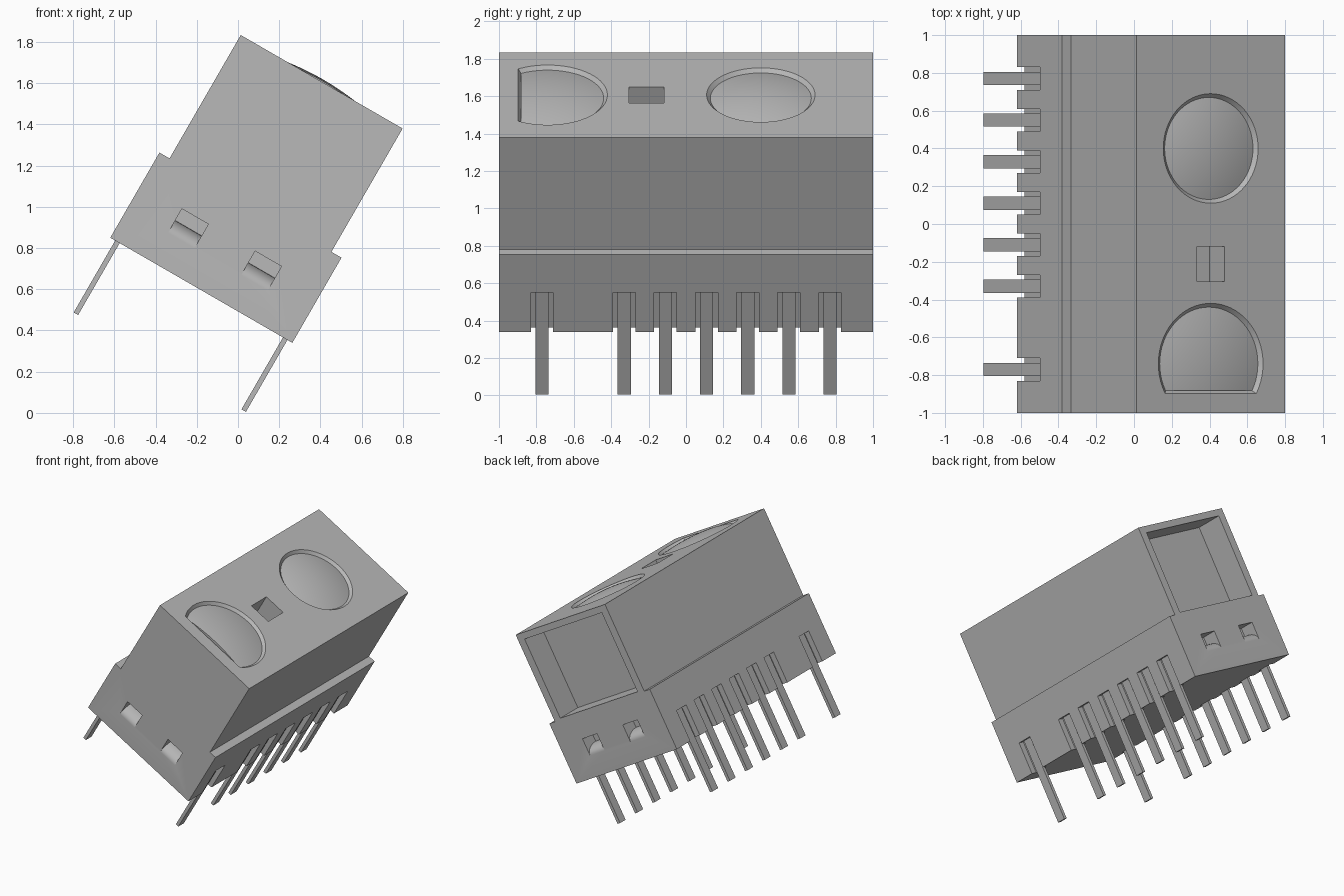
import bpy, bmesh, math
from mathutils import Matrix, Vector

old = bpy.data.objects.get("Cube")
if old:
    bpy.data.objects.remove(old, do_unlink=True)

# Everything is built upright, then tilted about the y axis
TILT = Matrix.Translation((-0.178, 0, 0.595)) @ Matrix.Rotation(math.radians(30), 4, 'Y')
TOP, STEP = 1.168, 0.477
PIN_Y = [i * 0.22 for i in (-3.5, -1.5, -0.5, 0.5, 1.5, 2.5, 3.5)]

grey = bpy.data.materials.new("plain grey")
grey.use_nodes = True
colour = (0.48, 0.48, 0.48, 1)
grey.diffuse_color = colour
grey.node_tree.nodes["Principled BSDF"].inputs["Base Color"].default_value = colour


def box(bm, x, y, z):
    """Box from three (min, max) ranges."""
    mid = [(a + b) / 2 for a, b in (x, y, z)]
    size = [b - a for a, b in (x, y, z)]
    bmesh.ops.create_cube(bm, size=1, matrix=Matrix.Translation(mid) @ Matrix.Diagonal((*size, 1)))


def prism(bm, points, along):
    face = bm.faces.new([bm.verts.new(p) for p in points])
    out = bmesh.ops.extrude_face_region(bm, geom=[face])
    moved = [g for g in out["geom"] if isinstance(g, bmesh.types.BMVert)]
    bmesh.ops.translate(bm, verts=moved, vec=along)


def lathe(bm, profile, y, steps=64, clip=None):
    """Closed turned solid on the top face; clip = (plane point, kept-side normal)."""
    part = bmesh.new()
    rings = []
    for r, z in profile:
        rings.append([part.verts.new((r * math.cos(a), y + r * math.sin(a), z))
                      for a in (math.tau * i / steps for i in range(steps))])
    for low, high in zip(rings, rings[1:]):
        for i in range(steps):
            j = (i + 1) % steps
            part.faces.new((low[i], low[j], high[j], high[i]))
    part.faces.new(rings[0][::-1])
    part.faces.new(rings[-1])
    if clip:
        geom = part.verts[:] + part.edges[:] + part.faces[:]
        cut = bmesh.ops.bisect_plane(part, geom=geom, plane_co=clip[0], plane_no=clip[1],
                                     clear_inner=True)
        edges = [g for g in cut["geom_cut"] if isinstance(g, bmesh.types.BMEdge)]
        bmesh.ops.contextual_create(part, geom=edges)
    temp = bpy.data.meshes.new("temp")
    part.to_mesh(temp)
    part.free()
    bm.from_mesh(temp)
    bpy.data.meshes.remove(temp)


def finish(name, bm):
    bmesh.ops.recalc_face_normals(bm, faces=bm.faces[:])
    mesh = bpy.data.meshes.new(name)
    bm.to_mesh(mesh)
    bm.free()
    mesh.materials.append(grey)
    obj = bpy.data.objects.new(name, mesh)
    bpy.context.collection.objects.link(obj)
    return obj


# Stepped housing
bm = bmesh.new()
half = [(0.51, 0), (0.51, STEP), (0.4535, STEP), (0.4535, TOP)]
outline = half + [(-x, z) for x, z in reversed(half)]
prism(bm, [(x, -1, z) for x, z in outline], (0, 2, 0))
housing = finish("housing", bm)

# Cutters for all recesses
bm = bmesh.new()
for side in (-1, 1):
    for y in PIN_Y:  # slots for the pins
        box(bm, sorted((side * 0.464, side * 0.56)), (y - 0.06, y + 0.06), (-0.05, 0.2425))
    for end in (-1, 1):  # scooped sockets in both ends
        arc = [(0.88 + 0.12 * math.sin(a), 0.23 - 0.069 * (1 - math.cos(a)) * 1.0)
               for a in (math.pi / 2 * i / 8 for i in range(9))]
        scoop = [(1.05, 0.295), (0.88, 0.295)] + arc + [(1.05, 0.161)]
        prism(bm, [(side * 0.205 - 0.074, end * y, z) for y, z in scoop], (0.148, 0, 0))
box(bm, (-0.085, 0.085), (-0.305, -0.118), (TOP - 0.16, TOP + 0.05))  # middle hole
box(bm, (-0.392, 0.392), (0.78, 1.05), (STEP + 0.012, TOP - 0.05))    # end window

# Chamfered lens seats; the larger one has a straight front edge
LENSES = [("round_lens", 0.40, 0.29, 0.27, None),
          ("cut_lens", -0.74, 0.32, 0.30, True)]
for name, y, outer, inner, cut in LENSES:
    clip = ((0, -0.897, TOP), Vector((0, 0.02, 0.015))) if cut else None
    flare = outer + (outer - inner)
    lathe(bm, [(inner, TOP - 0.02), (outer, TOP), (flare, TOP + 0.02)], y, clip=clip)
cutter = finish("recess_cutter", bm)
cutter.hide_render = True

mod = housing.modifiers.new("recesses", 'BOOLEAN')
mod.operation, mod.solver, mod.object = 'DIFFERENCE', 'EXACT', cutter
bpy.context.view_layer.update()
graph = bpy.context.evaluated_depsgraph_get()
cut_mesh = bpy.data.meshes.new_from_object(housing.evaluated_get(graph))
housing.modifiers.clear()
housing.data = cut_mesh
bpy.data.objects.remove(cutter, do_unlink=True)
parts = [housing]

# Shallow domed lenses
for name, y, outer, inner, cut in LENSES:
    bm = bmesh.new()
    clip = ((0, -0.882, TOP), Vector((0, 1, 0))) if cut else None
    dome = [(inner * f, TOP - 0.02 + 0.033 * (1 - f * f))
            for f in (1 - i / 10 for i in range(10))]
    dome.append((inner * 0.02, TOP + 0.013))
    lathe(bm, [(inner, TOP - 0.03)] + dome, y, clip=clip)
    parts.append(finish(name, bm))

# Two rows of pins
for side, name in ((-1, "right_pins"), (1, "left_pins")):
    bm = bmesh.new()
    for y in PIN_Y:
        box(bm, sorted((side * 0.4575, side * 0.4825)), (y - 0.035, y + 0.035), (-0.403, 0.2425))
    parts.append(finish(name, bm))

# Tilt and shade
bpy.ops.object.select_all(action='DESELECT')
for obj in parts:
    obj.matrix_world = TILT
    obj.select_set(True)
bpy.context.view_layer.objects.active = housing
bpy.ops.object.shade_smooth_by_angle(angle=math.radians(20))
